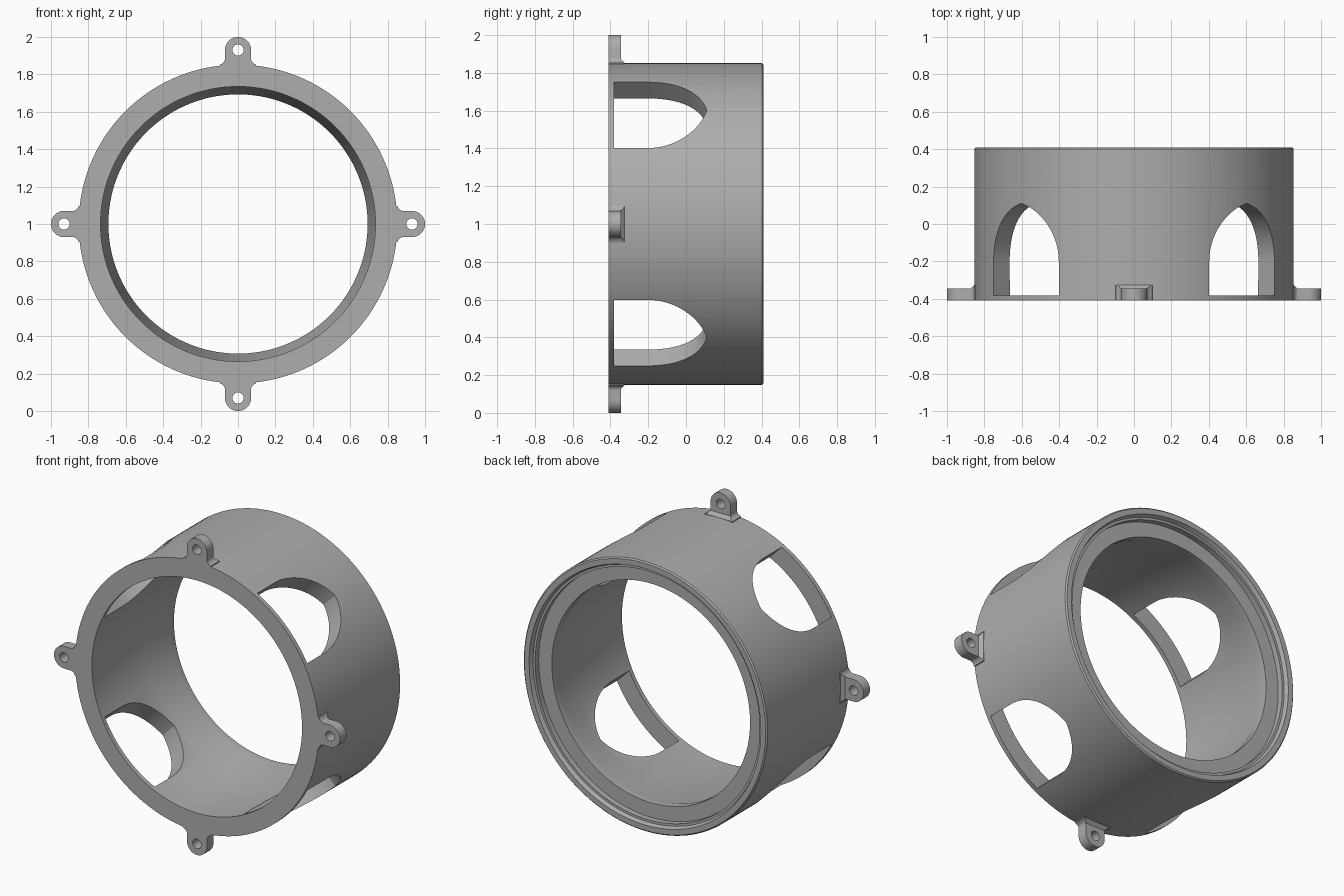
import bpy, bmesh, math
from mathutils import Matrix, Vector

if "Cube" in bpy.data.objects:
    bpy.data.objects.remove(bpy.data.objects["Cube"])

CENTRE = Vector((0, 0, 1))
SEG = 144

grey = bpy.data.materials.new("plain grey")
grey.use_nodes = True
COLOUR = (0.42, 0.42, 0.42, 1)
grey.diffuse_color = COLOUR
grey.node_tree.nodes["Principled BSDF"].inputs["Base Color"].default_value = COLOUR


def make_object(name, bm):
    bmesh.ops.recalc_face_normals(bm, faces=bm.faces)
    mesh = bpy.data.meshes.new(name)
    bm.to_mesh(mesh)
    bm.free()
    mesh.materials.append(grey)
    obj = bpy.data.objects.new(name, mesh)
    bpy.context.collection.objects.link(obj)
    return obj


def loft(bm, rings, closed=False):
    """Join rings of points with quads; cap the ends unless closed."""
    rows = [[bm.verts.new(p) for p in ring] for ring in rings]
    n = len(rows[0])
    pairs = list(zip(rows, rows[1:])) + ([(rows[-1], rows[0])] if closed else [])
    for a, b in pairs:
        for i in range(n):
            j = (i + 1) % n
            bm.faces.new((a[i], a[j], b[j], b[i]))
    if not closed:
        bm.faces.new(rows[0])
        bm.faces.new(rows[-1])


def around(angle):
    """Turn a part built on the +z radius about the ring's axis."""
    return Matrix.Translation(CENTRE) @ Matrix.Rotation(angle, 4, 'Y')


def cut(obj, cutter):
    bpy.context.view_layer.objects.active = obj
    mod = obj.modifiers.new("cut", 'BOOLEAN')
    mod.operation = 'DIFFERENCE'
    mod.solver = 'EXACT'
    mod.object = cutter
    bpy.ops.object.modifier_apply(modifier=mod.name)
    bpy.data.objects.remove(cutter)


def smooth(obj):
    bpy.ops.object.select_all(action='DESELECT')
    obj.select_set(True)
    bpy.context.view_layer.objects.active = obj
    bpy.ops.object.shade_smooth_by_angle(angle=math.radians(30))


# Ring body: (radius, y) section with a stepped recess at the back
section = [(0.735, -0.41), (0.852, -0.41), (0.852, 0.402), (0.844, 0.41),
           (0.81, 0.41), (0.80, 0.385), (0.785, 0.385), (0.785, 0.35),
           (0.693, 0.35), (0.693, 0.30), (0.738, 0.12)]
bm = bmesh.new()
loft(bm, [[(r * math.sin(t), y, 1 + r * math.cos(t)) for r, y in section]
          for t in (2 * math.pi * i / SEG for i in range(SEG))], closed=True)
body = make_object("ring_body", bm)

# Pointed-arch windows through the wall, on the diagonals
HALF, SPRING, ARC = 0.2465, -0.20, 0.318
top = math.acos((ARC - HALF) / ARC)
side = [(HALF, -0.382)] + [(HALF - ARC + ARC * math.cos(top * i / 16),
                            SPRING + ARC * math.sin(top * i / 16)) for i in range(17)]
arch = side[:-1] + [(0, side[-1][1])] + [(-x, y) for x, y in reversed(side[:-1])]
for k in range(4):
    bm = bmesh.new()
    loft(bm, [[(x, y, z) for x, y in arch] for z in (0.4, 1.1)])
    bm.transform(around(math.radians(45 + 90 * k)))
    cut(body, make_object("window_cutter", bm))
smooth(body)

# Mounting tabs: (radius, half width, back y), flared base then a round end
outline = [(0.842, 0.098, -0.325), (0.852, 0.097, -0.325), (0.858, 0.084, -0.331),
           (0.865, 0.076, -0.338), (0.872, 0.072, -0.345), (0.88, 0.07, -0.345)]
outline += [(0.93 + 0.07 * math.sin(a), 0.07 * math.cos(a), -0.345)
            for a in (math.radians(d) for d in (0, 12, 24, 36, 48, 60, 70, 80, 87))]
for name, turn in (("top", 0), ("left", 90), ("bottom", 180), ("right", 270)):
    place = around(math.radians(turn))
    bm = bmesh.new()
    loft(bm, [[(-w, -0.41, r), (w, -0.41, r), (w, y, r), (-w, y, r)]
              for r, w, y in outline])
    bm.transform(place)
    tab = make_object(name + "_tab", bm)
    # Screw hole
    bm = bmesh.new()
    loft(bm, [[(0.03 * math.cos(a), y, 0.93 + 0.03 * math.sin(a))
               for a in (math.tau * i / 32 for i in range(32))] for y in (-0.5, -0.2)])
    bm.transform(place)
    cut(tab, make_object("hole_cutter", bm))
    smooth(tab)
